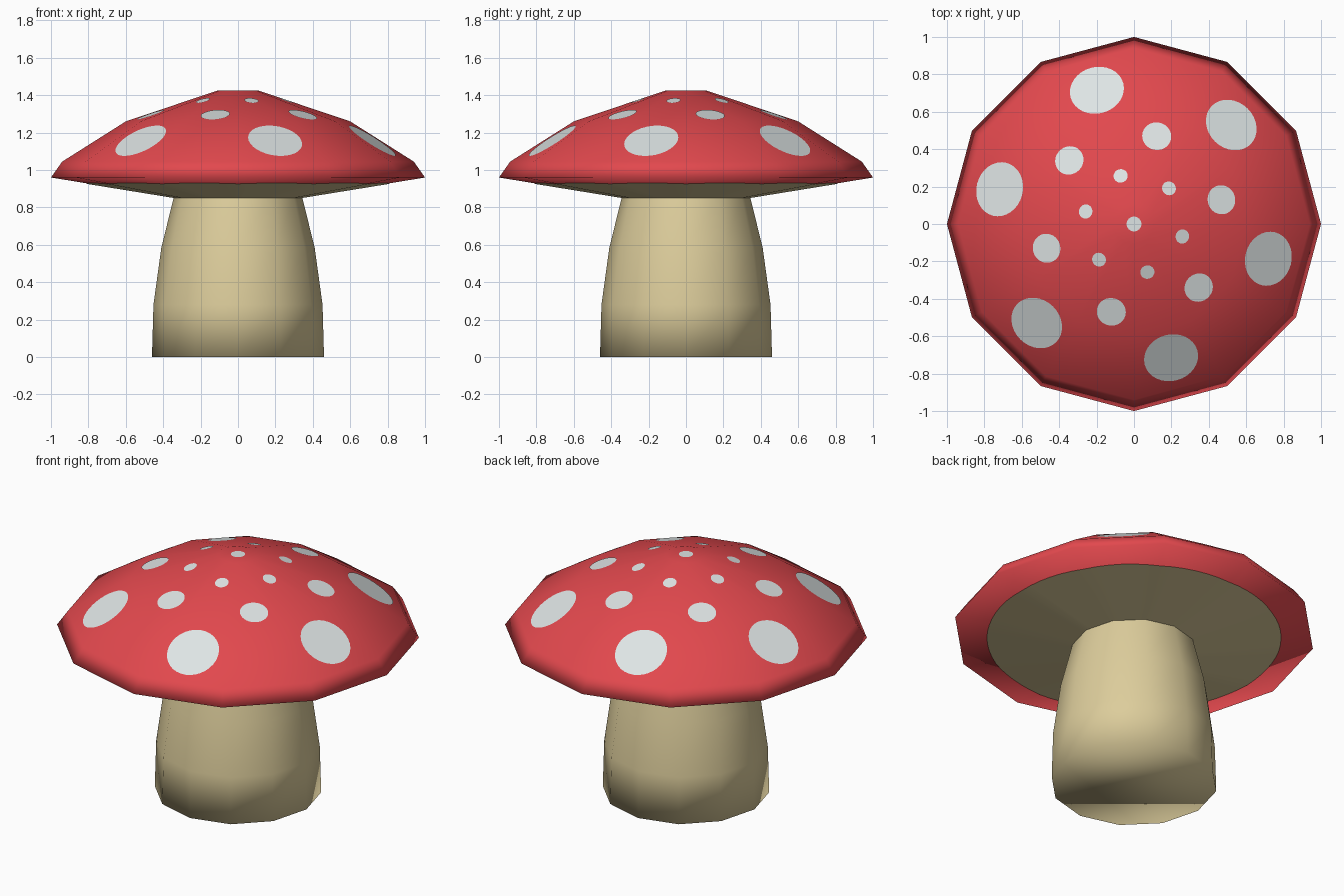
import bpy, bmesh, math
from math import cos, sin, radians

if "Cube" in bpy.data.objects:
    bpy.data.objects.remove(bpy.data.objects["Cube"])

SIDES = 12
CAP_TOP = [(0.11, 1.425), (0.60, 1.26), (0.94, 1.045), (1.0, 0.96)]
UNDER = [(0.34, 0.853), (1.0, 0.96)]
STEM = [(0.46, 0.0), (0.452, 0.28), (0.41, 0.585), (0.343, 0.855)]


def material(name, rgb):
    m = bpy.data.materials.new(name)
    m.diffuse_color = (*rgb, 1)
    m.use_nodes = True
    m.node_tree.nodes["Principled BSDF"].inputs["Base Color"].default_value = m.diffuse_color
    return m


RED = material("cap red", (0.76, 0.065, 0.075))
CREAM = material("stem cream", (0.72, 0.61, 0.33))
WHITE = material("spot white", (0.73, 0.78, 0.78))


def finish(bm, name, mat):
    for f in bm.faces:
        f.smooth = True
    mesh = bpy.data.meshes.new(name)
    bm.to_mesh(mesh)
    bm.free()
    mesh.materials.append(mat)
    ob = bpy.data.objects.new(name, mesh)
    bpy.context.collection.objects.link(ob)
    return ob


def bridge(bm, a, b):
    n = len(a)
    for i in range(n):
        j = (i + 1) % n
        bm.faces.new((a[i], a[j], b[j], b[i]))


def lathe(name, profile, mat):
    """Twelve-sided revolve, closed at the first profile point."""
    bm = bmesh.new()
    rings = [[bm.verts.new((r * cos(2 * math.pi * i / SIDES), r * sin(2 * math.pi * i / SIDES), z))
              for i in range(SIDES)] for r, z in profile]
    for a, b in zip(rings, rings[1:]):
        bridge(bm, a, b)
    bm.faces.new(rings[0])
    bmesh.ops.recalc_face_normals(bm, faces=bm.faces)
    return finish(bm, name, mat)


def facet_factor(angle):
    """Ratio of corner radius to the radius at this angle on a 12-gon."""
    step = 2 * math.pi / SIDES
    return cos(angle % step - step / 2) / cos(step / 2)


def surface_z(x, y, profile):
    """Height of the faceted revolve above a plan point."""
    p = math.hypot(x, y) * facet_factor(math.atan2(y, x))
    if p <= profile[0][0]:
        return profile[0][1]
    for (r0, z0), (r1, z1) in zip(profile, profile[1:]):
        if p <= r1:
            return z0 + (z1 - z0) * (p - r0) / (r1 - r0)
    return profile[-1][1]


# Stem and cap (red runs under the rim)
lathe("stem", STEM, CREAM)
lathe("cap", CAP_TOP + [UNDER[0]], RED)

# Cream underside: round outer edge lying on the faceted underside
bm = bmesh.new()
inner, outer = [], []
for i in range(72):
    a = 2 * math.pi * i / 72
    for ring, r in ((inner, UNDER[0][0] / facet_factor(a)), (outer, 0.81)):
        x, y = r * cos(a), r * sin(a)
        ring.append(bm.verts.new((x, y, surface_z(x, y, UNDER) - 0.003)))
bridge(bm, inner, outer)
for f in bm.faces:
    f.normal_update()
    if f.normal.z > 0:
        f.normal_flip()
finish(bm, "underside", CREAM)

# Spots: flat discs on the cap facets
bm = bmesh.new()


def spot(dist, angle, radius, slope):
    a = radians(angle)
    squash = 1 / math.sqrt(1 + slope * slope)
    ring = []
    for i in range(32):
        t = 2 * math.pi * i / 32
        u, v = dist + radius * squash * cos(t), radius * sin(t)
        x, y = u * cos(a) - v * sin(a), u * sin(a) + v * cos(a)
        ring.append(bm.verts.new((x, y, surface_z(x, y, CAP_TOP) + 0.003)))
    bm.faces.new(ring)


spot(0, 0, 0.04, 0)
for k in range(6):
    spot(0.267, 45.5 + 60 * k, 0.038, 0.35)
    spot(0.485, 15.5 + 60 * k, 0.078, 0.35)
    spot(0.742, 45.5 + 60 * k, 0.146, 0.62)
finish(bm, "spots", WHITE)
